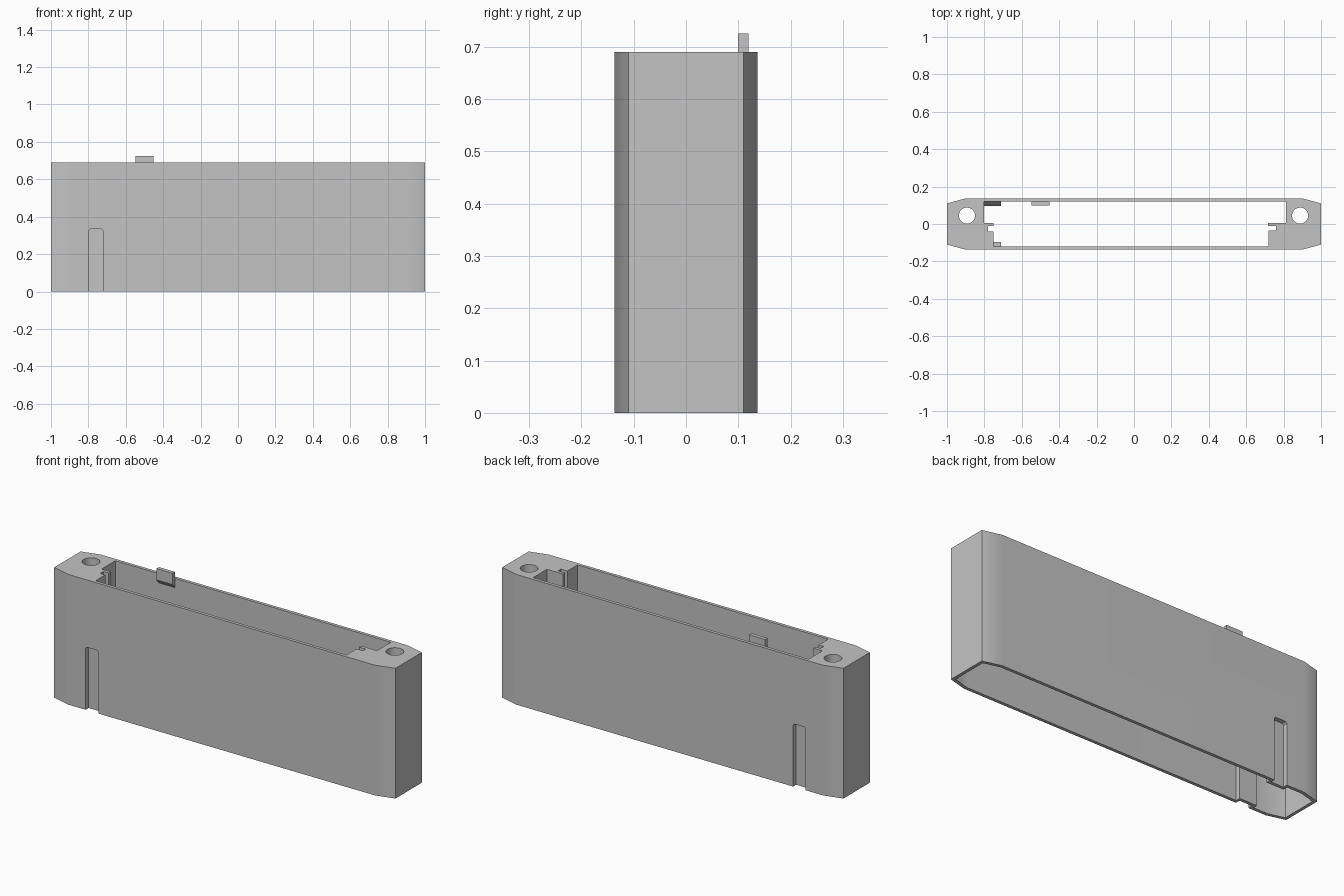
import bpy, bmesh, math
from mathutils import Vector

if "Cube" in bpy.data.objects:
    bpy.data.objects.remove(bpy.data.objects["Cube"], do_unlink=True)

HEIGHT, WALL, BLOCK_Z = 0.69, 0.017, 0.36

grey = bpy.data.materials.new("plain grey")
grey.use_nodes = True
grey.diffuse_color = (0.55, 0.55, 0.55, 1)
grey.node_tree.nodes["Principled BSDF"].inputs["Base Color"].default_value = (0.55, 0.55, 0.55, 1)


def prism(name, points, offset):
    """Extrude a flat outline of 3D points along an offset."""
    bm = bmesh.new()
    face = bm.faces.new([bm.verts.new(p) for p in points])
    ext = bmesh.ops.extrude_face_region(bm, geom=[face])
    verts = [v for v in ext["geom"] if isinstance(v, bmesh.types.BMVert)]
    bmesh.ops.translate(bm, verts=verts, vec=Vector(offset))
    bmesh.ops.recalc_face_normals(bm, faces=bm.faces)
    mesh = bpy.data.meshes.new(name)
    bm.to_mesh(mesh)
    bm.free()
    mesh.materials.append(grey)
    obj = bpy.data.objects.new(name, mesh)
    bpy.context.collection.objects.link(obj)
    return obj


def upright(name, outline, z0, z1):
    return prism(name, [(x, y, z0) for x, y in outline], (0, 0, z1 - z0))


def combine(target, tool, operation):
    """Apply a boolean and remove the tool object."""
    mod = target.modifiers.new("cut", "BOOLEAN")
    mod.operation, mod.solver, mod.object = operation, "EXACT", tool
    graph = bpy.context.evaluated_depsgraph_get()
    result = bpy.data.meshes.new_from_object(target.evaluated_get(graph))
    target.modifiers.clear()
    target.data = result
    bpy.data.objects.remove(tool, do_unlink=True)


def bevelled_outline(inset):
    """Long box outline with shallow chamfers at both ends."""
    x, xs, y, ys = 1 - inset, 0.9 - inset * 0.2, 0.137 - inset, 0.11 - inset * 0.8
    half = [(x, -ys), (x, ys), (xs, y)]
    return half + [(-xs, y), (-x, ys), (-x, -ys), (-xs, -y), (xs, -y)]


# Outer body, hollow from below
body = upright("case_body", bevelled_outline(0), 0, HEIGHT)
combine(body, upright("cavity", bevelled_outline(WALL), -0.1, BLOCK_Z), "DIFFERENCE")

# Top opening with stepped slots at both ends
left_end = [(-0.803, 0.12), (-0.803, 0.005), (-0.75, 0.005), (-0.75, -0.012),
            (-0.78, -0.012), (-0.78, -0.04), (-0.75, -0.04), (-0.75, -0.12)]
right_end = [(0.72, -0.12), (0.72, -0.035), (0.758, -0.035), (0.758, -0.012),
             (0.717, -0.012), (0.717, 0.005), (0.812, 0.005), (0.812, 0.12)]
combine(body, upright("opening", left_end + right_end, BLOCK_Z - 0.05, 0.8), "DIFFERENCE")

# Screw holes through the end blocks
for cx in (-0.893, 0.888):
    circle = [(cx + 0.043 * math.cos(a), 0.045 + 0.043 * math.sin(a))
              for a in (2 * math.pi * i / 32 for i in range(32))]
    combine(body, upright("hole", circle, 0.2, 0.8), "DIFFERENCE")

# Closed guide recesses in the front and back walls, with sloped housings inside
for side in (-1, 1):
    housing = [(0.128, 0), (0.095, 0), (0.095, 0.345), (0.12, 0.385), (0.128, 0.385)]
    combine(body, prism("housing", [(-0.812, side * y, z) for y, z in housing],
                        (0.102, 0, 0)), "UNION")
    recess = [(-0.797, -0.1), (-0.723, -0.1), (-0.723, 0.325),
              (-0.73, 0.333), (-0.79, 0.333), (-0.797, 0.325)]
    combine(body, prism("recess", [(x, side * 0.112, z) for x, z in recess],
                        (0, side * 0.1, 0)), "DIFFERENCE")

# Clip tab standing on the inside of the back wall
profile = [(0.119, 0.725), (0.099, 0.725), (0.099, 0.665), (0.121, 0.64), (0.121, 0.685), (0.119, 0.688)]
clip = prism("clip_tab", [(-0.547, y, z) for y, z in profile], (0.094, 0, 0))

# Smooth the shallow chamfers while keeping real corners crisp
for obj in (body, clip):
    bpy.ops.object.select_all(action="DESELECT")
    obj.select_set(True)
    bpy.context.view_layer.objects.active = obj
    bpy.ops.object.shade_smooth_by_angle(angle=math.radians(25))
weighted = body.modifiers.new("weighted normals", "WEIGHTED_NORMAL")
weighted.keep_sharp = True
